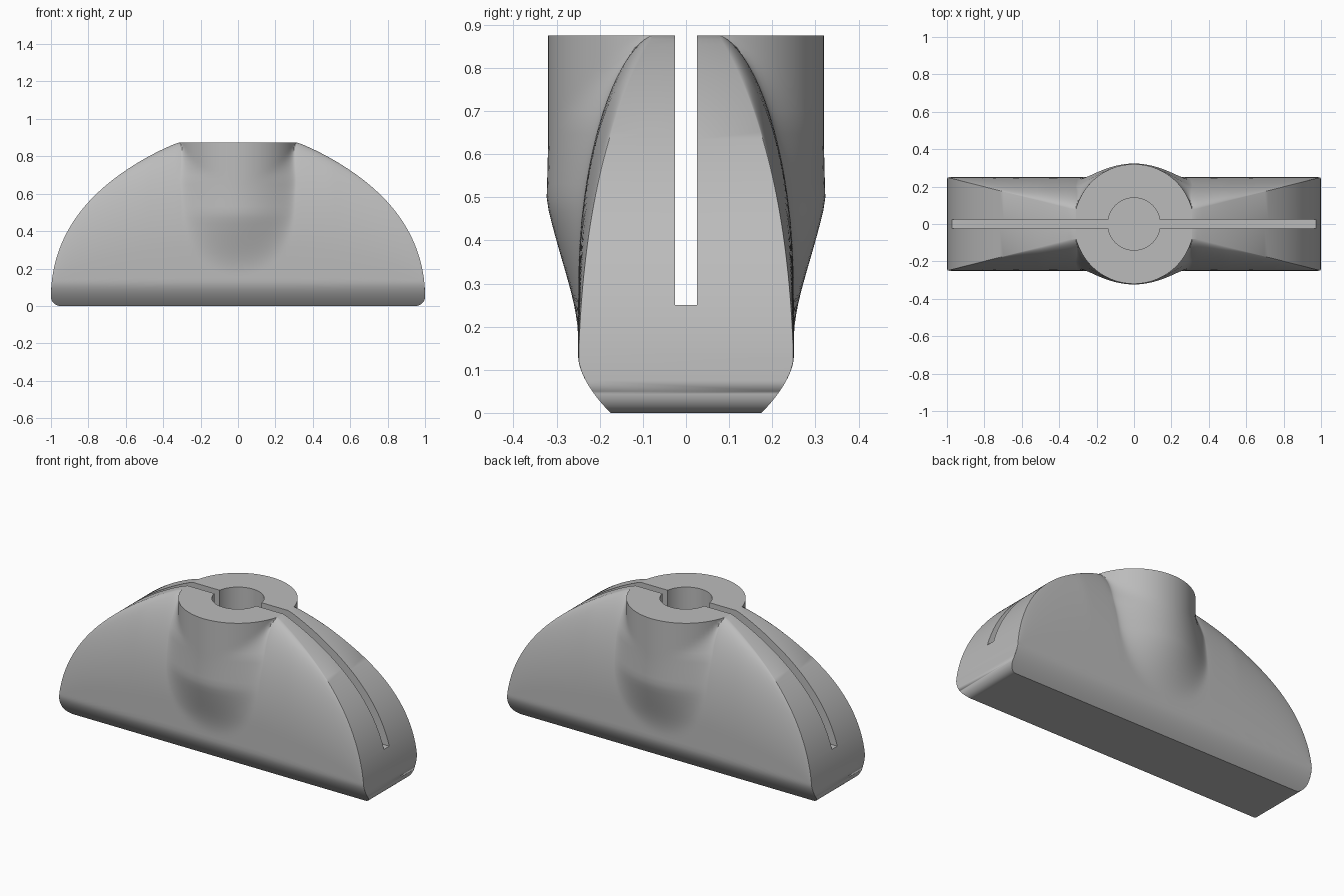
import bpy, bmesh, math

if "Cube" in bpy.data.objects:
    bpy.data.objects.remove(bpy.data.objects["Cube"])

HUB_R, HALF_W, TOP = 0.32, 0.25, 0.875


def top_z(x):
    """Domed outline, cut flat at the hub."""
    u = max(0.0, (x - 0.31) / 0.69)
    z = 0.05 + 0.87 * math.sqrt(max(0.0, 1 - x * x)) - 0.022 * math.sin(math.pi * u)
    return TOP if x <= 0.311 else min(TOP, z)


def bottom_z(x):
    """Rounded lower end corners."""
    if x < 0.95:
        return 0.0
    return 0.05 - math.sqrt(max(0.0, 0.05 ** 2 - (x - 0.95) ** 2))


def half_width(x, z):
    """Half thickness: tapering side wall blended into an upright round hub."""
    zt = top_z(x)
    # wall with a rounded shoulder that grows towards the middle
    edge = HALF_W - 0.255 * (1 - x)
    depth = max(0.02, 0.75 * (zt - 0.1))
    s = min(1.0, max(0.0, (zt - z) / depth))
    power = 0.6 + 0.4 * min(1.0, max(0.0, (x - 0.5) / 0.5))
    wall = edge + (HALF_W - edge) * (1 - (1 - s) ** 2) ** power
    # hub, fading out lower down
    u = max(0.0, 0.49 - z)
    hub = math.sqrt(HUB_R ** 2 - x * x) if x < HUB_R else (HUB_R - x)
    hub -= 0.3 * u + u * u
    # smooth maximum, exact at the top edge
    k = 0.13 * min(1.0, (zt - z) / 0.2) + 1e-6
    h = max(0.0, k - abs(wall - hub)) / k
    y = max(wall, hub) + k * h * h / 4
    # rounded long bottom edges
    if z < 0.13:
        y -= 0.075 * (1 - z / 0.13) ** 1.7
    return y


# columns across, dense at the hub rim and the ends
half = [0.31 * math.sin(i / 18 * math.pi / 2) for i in range(19)]
a0 = math.asin(0.31)
half += [math.sin(a0 + (math.pi / 2 - a0) * i / 44) for i in range(1, 45)]
columns = [-x for x in reversed(half[1:])] + half
ROWS = 44

# body: front and back skins joined by a rim and an underside
bm = bmesh.new()
skins = []
for side in (-1, 1):
    grid = []
    for x in columns:
        ax = abs(x)
        lo, hi = bottom_z(ax), top_z(ax)
        col = []
        for j in range(ROWS + 1):
            t = 0.5 - 0.5 * math.cos(math.pi * j / ROWS)
            z = lo + max(0.0, hi - lo) * t
            col.append(bm.verts.new((x, side * half_width(ax, z), z)))
        grid.append(col)
    skins.append(grid)
front, back = skins
for i in range(len(columns) - 1):
    for grid in skins:
        for j in range(ROWS):
            bm.faces.new((grid[i][j], grid[i + 1][j], grid[i + 1][j + 1], grid[i][j + 1]))
    for j in (0, ROWS):
        bm.faces.new((front[i][j], front[i + 1][j], back[i + 1][j], back[i][j]))
bmesh.ops.remove_doubles(bm, verts=bm.verts, dist=0.0001)
bmesh.ops.recalc_face_normals(bm, faces=bm.faces)
mesh = bpy.data.meshes.new("clamp_body")
bm.to_mesh(mesh)
bm.free()
body = bpy.data.objects.new("clamp_body", mesh)
bpy.context.collection.objects.link(body)

grey = bpy.data.materials.new("light grey")
grey.diffuse_color = (0.5, 0.5, 0.5, 1)
grey.use_nodes = True
grey.node_tree.nodes["Principled BSDF"].inputs["Base Color"].default_value = grey.diffuse_color
mesh.materials.append(grey)

# cutters: long slot and round socket
bpy.ops.mesh.primitive_cube_add(size=1, location=(0, 0, 0.75))
slot = bpy.context.object
slot.name = "slot_cutter"
slot.scale = (2.4, 0.05, 1.0)
bpy.ops.mesh.primitive_cylinder_add(vertices=64, radius=0.14, depth=1, location=(0, 0, 0.7505))
socket = bpy.context.object
socket.name = "socket_cutter"

bpy.context.view_layer.objects.active = body
for cutter in (slot, socket):
    mod = body.modifiers.new(cutter.name, "BOOLEAN")
    mod.operation = "DIFFERENCE"
    mod.solver = "EXACT"
    mod.object = cutter
    bpy.ops.object.modifier_apply(modifier=mod.name)
    bpy.data.objects.remove(cutter)

# soft surfaces with crisp edges
bpy.ops.object.select_all(action="DESELECT")
body.select_set(True)
bpy.context.view_layer.objects.active = body
bpy.ops.object.shade_smooth_by_angle(angle=math.radians(30))
